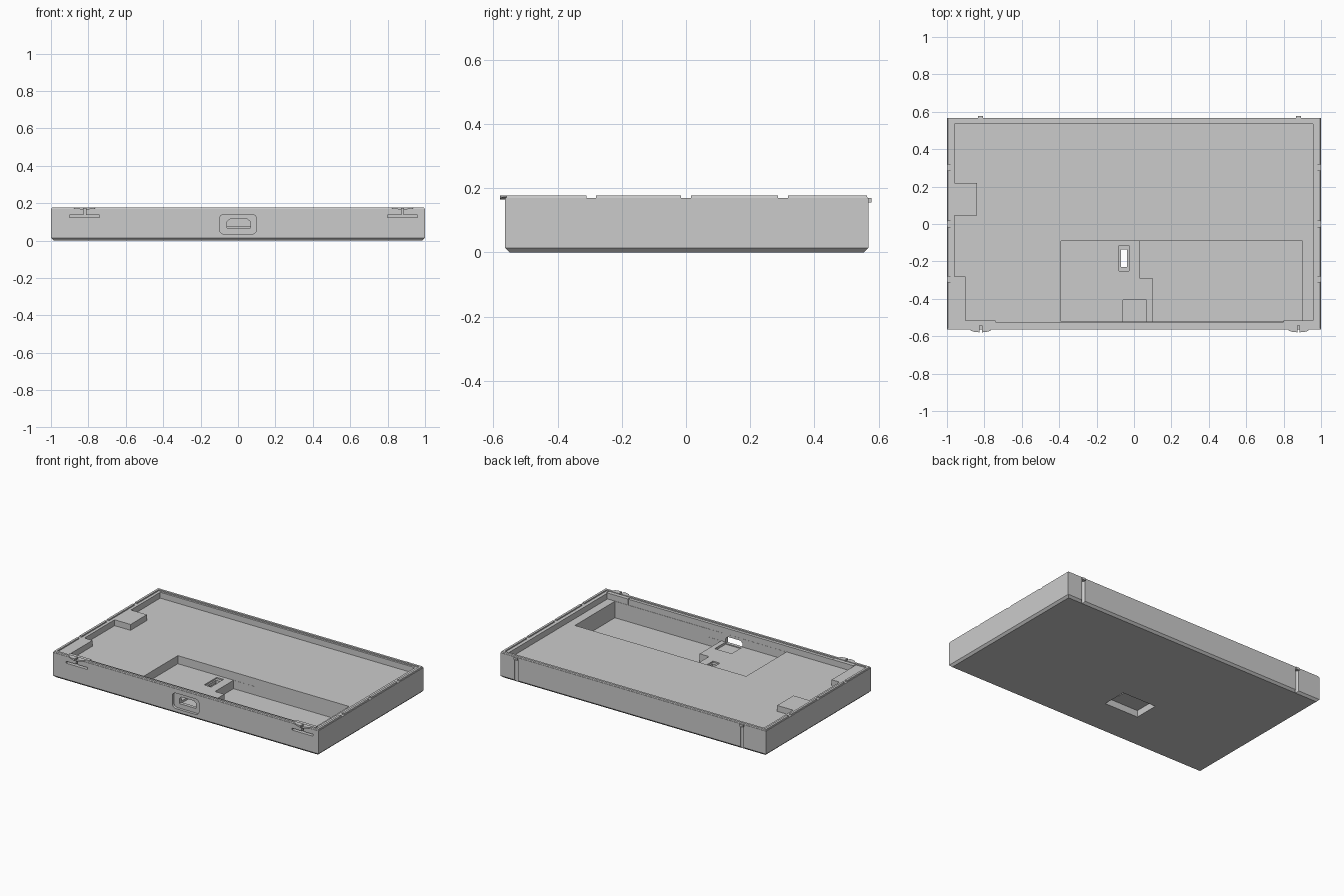
import bpy, bmesh, math

if "Cube" in bpy.data.objects:
    bpy.data.objects.remove(bpy.data.objects["Cube"], do_unlink=True)

grey = bpy.data.materials.new("light_grey")
grey.use_nodes = True
colour = (0.6, 0.6, 0.6, 1)
grey.diffuse_color = colour
grey.node_tree.nodes["Principled BSDF"].inputs["Base Color"].default_value = colour

X, Y0, Y1 = 1.0, -0.563, 0.568      # outer walls
RIM, TOP, FLOOR = 0.17, 0.178, 0.13  # wall top, lip top, main floor


def finish(name, bm):
    bmesh.ops.recalc_face_normals(bm, faces=bm.faces)
    mesh = bpy.data.meshes.new(name)
    bm.to_mesh(mesh)
    bm.free()
    mesh.materials.append(grey)
    ob = bpy.data.objects.new(name, mesh)
    bpy.context.collection.objects.link(ob)
    return ob


def loft(name, rings):
    """Skin a stack of matching closed rings and cap the ends."""
    bm = bmesh.new()
    loops = [[bm.verts.new(p) for p in ring] for ring in rings]
    n = len(loops[0])
    for low, high in zip(loops, loops[1:]):
        for i in range(n):
            j = (i + 1) % n
            bm.faces.new((low[i], low[j], high[j], high[i]))
    bm.faces.new(loops[0])
    bm.faces.new(loops[-1])
    return finish(name, bm)


def prism(name, outline, z0, z1):
    return loft(name, [[(x, y, z) for x, y in outline] for z in (z0, z1)])


def box(name, x0, x1, y0, y1, z0, z1):
    return prism(name, [(x0, y0), (x1, y0), (x1, y1), (x0, y1)], z0, z1)


def front_prism(name, outline, y0, y1):
    return loft(name, [[(x, y, z) for x, z in outline] for y in (y0, y1)])


def rounded(x0, x1, z0, z1, r, steps=5):
    """Rounded rectangle outline."""
    pts = []
    for cx, cz, start in ((x1 - r, z1 - r, 0), (x0 + r, z1 - r, 90),
                          (x0 + r, z0 + r, 180), (x1 - r, z0 + r, 270)):
        for k in range(steps):
            a = math.radians(start + 90 * k / (steps - 1))
            pts.append((cx + r * math.cos(a), cz + r * math.sin(a)))
    return pts


def cut(target, cutters):
    for c in cutters:
        mod = target.modifiers.new("cut", 'BOOLEAN')
        mod.operation, mod.solver, mod.object = 'DIFFERENCE', 'EXACT', c
    bpy.context.view_layer.update()
    deps = bpy.context.evaluated_depsgraph_get()
    mesh = bpy.data.meshes.new_from_object(target.evaluated_get(deps))
    target.modifiers.clear()
    target.data = mesh
    for c in cutters:
        bpy.data.objects.remove(c, do_unlink=True)


def outer(inset, z):
    return [(-X + inset, Y0 + inset, z), (X - inset, Y0 + inset, z),
            (X - inset, Y1 - inset, z), (-X + inset, Y1 - inset, z)]


# Tray body with chamfered underside and a thin raised lip
tray = loft("tray_body", [outer(0.014, 0), outer(0, 0.014), outer(0, RIM),
                          outer(0.003, RIM), outer(0.005, TOP)])
cutters = [loft("lip_cut", [outer(0.02, RIM), outer(0.02, 0.3)])]

# Shallow cavity, leaving two raised blocks on the right wall
cavity = [(-0.90, -0.523), (0.957, -0.523), (0.957, 0.535), (-0.96, 0.535),
          (-0.96, 0.22), (-0.84, 0.22), (-0.84, 0.045), (-0.96, 0.045),
          (-0.96, -0.28), (-0.90, -0.28)]
cutters.append(prism("cavity_cut", cavity, FLOOR, 0.3))

# Stepped well: raised shelf on one side, deep pocket on the other
SHELF = 0.075
cutters.append(box("shelf_cut", -0.39, 0.2, -0.522, -0.09, SHELF, 0.25))
deep = [(0.1, -0.521), (0.9, -0.521), (0.9, -0.091), (0.03, -0.091),
        (0.03, -0.29), (0.1, -0.29)]
cutters.append(prism("pocket_cut", deep, 0.018, 0.24))

# Port recess, opening and the pit behind it
cutters.append(front_prism("port_recess", rounded(-0.1, 0.1, 0.035, 0.14, 0.025),
                           -0.6, Y0 + 0.018))
port = [(-0.06, 0.066), (0.067, 0.066), (0.067, 0.1), (0.05, 0.114),
        (-0.043, 0.114), (-0.06, 0.1)]
cutters.append(front_prism("port_opening", port, -0.61, -0.5))
cutters.append(box("port_pit", -0.06, 0.067, -0.5225, -0.405, 0.06, 0.2))

# Shelf slot running into a pocket in the underside
cutters.append(box("slot_step", -0.08, -0.028, -0.25, -0.115, 0.066, 0.2))
cutters.append(box("slot_hole", -0.07, -0.037, -0.23, -0.136, 0.01, 0.21))
cutters.append(box("underside_pocket", -0.27, -0.015, -0.29, -0.12, -0.1, 0.045))

# Small gaps in the side lips
for y in (-0.295, 0.0, 0.302):
    for side in (-1, 1):
        cutters.append(box("lip_gap", side * X - 0.024, side * X + 0.024,
                           y - 0.015, y + 0.015, 0.1695, 0.26))

LATCHES = (-0.82, 0.88)
for x in LATCHES:
    # T-shaped slits in the front wall, rounded grooves in the back wall
    cutters.append(box("latch_slot", x - 0.08, x + 0.08, -0.62, -0.535, 0.123, 0.136))
    cutters.append(box("latch_slit", x - 0.006, x + 0.006, -0.63, -0.536, 0.13, 0.23))
    groove = [(x + 0.012 * math.cos(a), Y1 + 0.012 * math.sin(a))
              for a in (math.tau * k / 16 for k in range(16))]
    cutters.append(prism("back_groove", groove, -0.05, 0.155))
cut(tray, cutters)

for x in LATCHES:
    # Split finger tabs on the front rim
    for side in (-1, 1):
        arc = [(x + side * (0.006 + 0.052 * math.cos(a)), Y0 + 0.001 - 0.017 * math.sin(a))
               for a in (math.radians(15 * k) for k in range(7))]
        tab = arc + [(x + side * 0.006, Y0 + 0.015), (x + side * 0.058, Y0 + 0.015)]
        base = [(px, py, 0.163 + 0.01 * abs(px - x) / 0.058) for px, py in tab]
        loft("latch_tab", [base, [(px, py, TOP) for px, py in tab]])
    # Clip plate behind the wall
    box("latch_clip", x - 0.08, x + 0.08, -0.543, -0.517, 0.136, 0.174)
    # Back catch above each groove
    box("back_catch", x - 0.013, x + 0.013, Y1 - 0.01, Y1 + 0.01, 0.155, RIM)
